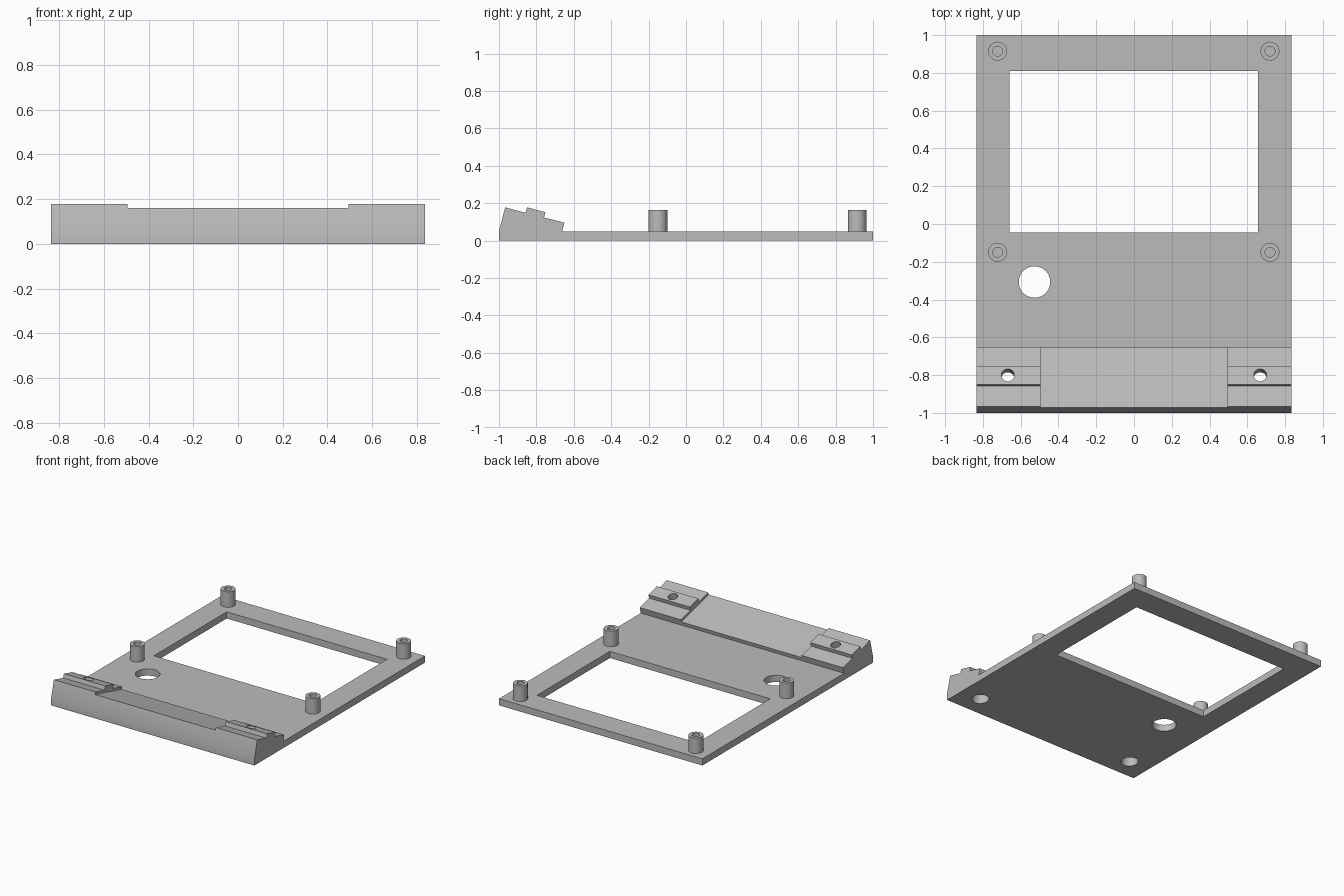
import bpy, bmesh, math
from mathutils import Vector

old = bpy.data.objects.get("Cube")
if old:
    bpy.data.objects.remove(old, do_unlink=True)

grey = bpy.data.materials.new("plain grey")
grey.use_nodes = True
colour = (0.5, 0.5, 0.5, 1)
grey.diffuse_color = colour
grey.node_tree.nodes["Principled BSDF"].inputs["Base Color"].default_value = colour

HALF_W, PLATE = 0.835, 0.05
TILT = math.radians(15)


def finish(name, bm):
    bmesh.ops.recalc_face_normals(bm, faces=bm.faces)
    mesh = bpy.data.meshes.new(name)
    bm.to_mesh(mesh)
    bm.free()
    mesh.materials.append(grey)
    ob = bpy.data.objects.new(name, mesh)
    bpy.context.collection.objects.link(ob)
    return ob


def prism(name, profile, x0, x1):
    """Extrude a (y, z) profile along x."""
    bm = bmesh.new()
    face = bm.faces.new([bm.verts.new((x0, y, z)) for y, z in profile])
    ext = bmesh.ops.extrude_face_region(bm, geom=[face])["geom"]
    verts = [v for v in ext if isinstance(v, bmesh.types.BMVert)]
    bmesh.ops.translate(bm, verts=verts, vec=(x1 - x0, 0, 0))
    return finish(name, bm)


def rod(name, start, end, radius):
    """Cylinder between two points."""
    a, b = Vector(start), Vector(end)
    bm = bmesh.new()
    bmesh.ops.create_cone(bm, cap_ends=True, segments=48, radius1=radius,
                          radius2=radius, depth=(b - a).length)
    turn = (b - a).to_track_quat("Z", "Y").to_matrix().to_4x4()
    bmesh.ops.transform(bm, matrix=turn, verts=bm.verts)
    bmesh.ops.translate(bm, vec=(a + b) / 2, verts=bm.verts)
    return finish(name, bm)


def activate(ob):
    bpy.ops.object.select_all(action="DESELECT")
    ob.select_set(True)
    bpy.context.view_layer.objects.active = ob


def cut(ob, cutter):
    cutter.hide_render = True
    mod = ob.modifiers.new("cut", "BOOLEAN")
    mod.operation, mod.solver, mod.object = "DIFFERENCE", "EXACT", cutter
    activate(ob)
    bpy.ops.object.modifier_apply(modifier=mod.name)
    bpy.data.objects.remove(cutter, do_unlink=True)


def smooth(ob):
    activate(ob)
    bpy.ops.object.shade_smooth_by_angle(angle=math.radians(30))


# Plate with the sloped, ribbed front bar as one side profile
base = prism("base_plate", [
    (-1, 0), (-1, 0.05), (-0.967, 0.178), (-0.858, 0.149), (-0.85, 0.178),
    (-0.752, 0.152), (-0.759, 0.124), (-0.65, 0.096), (-0.662, PLATE),
    (1, PLATE), (1, 0)], -HALF_W, HALF_W)

# Lower middle of the front bar
cut(base, prism("middle_cutter", [
    (-1.1, 0.194), (-1.1, 0.4), (-0.6, 0.4), (-0.6, 0.064)], -0.495, 0.495))

# Window and round opening
cut(base, prism("window_cutter", [
    (-0.045, -0.1), (-0.045, 0.2), (0.81, 0.2), (0.81, -0.1)], -0.66, 0.657))
cut(base, rod("round_cutter", (-0.527, -0.307, -0.1), (-0.527, -0.307, 0.2), 0.083))

# Tilted screw holes, wider from below
axis = Vector((0, math.sin(TILT), math.cos(TILT)))
for side in (-1, 1):
    top = Vector((side * 0.668, -0.8, 0.165))
    cut(base, rod("screw_cutter", top - axis * 0.3, top + axis * 0.1, 0.034))
    cut(base, rod("head_cutter", top - axis * 0.3, top - axis * 0.07, 0.058))
smooth(base)

# Four hollow mounting posts
for row, y in (("front", -0.15), ("back", 0.915)):
    for side, x in (("right", -0.722), ("left", 0.72)):
        post = rod(f"{row}_{side}_post", (x, y, 0.04), (x, y, 0.165), 0.05)
        cut(post, rod("bore_cutter", (x, y, PLATE + 0.005), (x, y, 0.3), 0.026))
        smooth(post)
